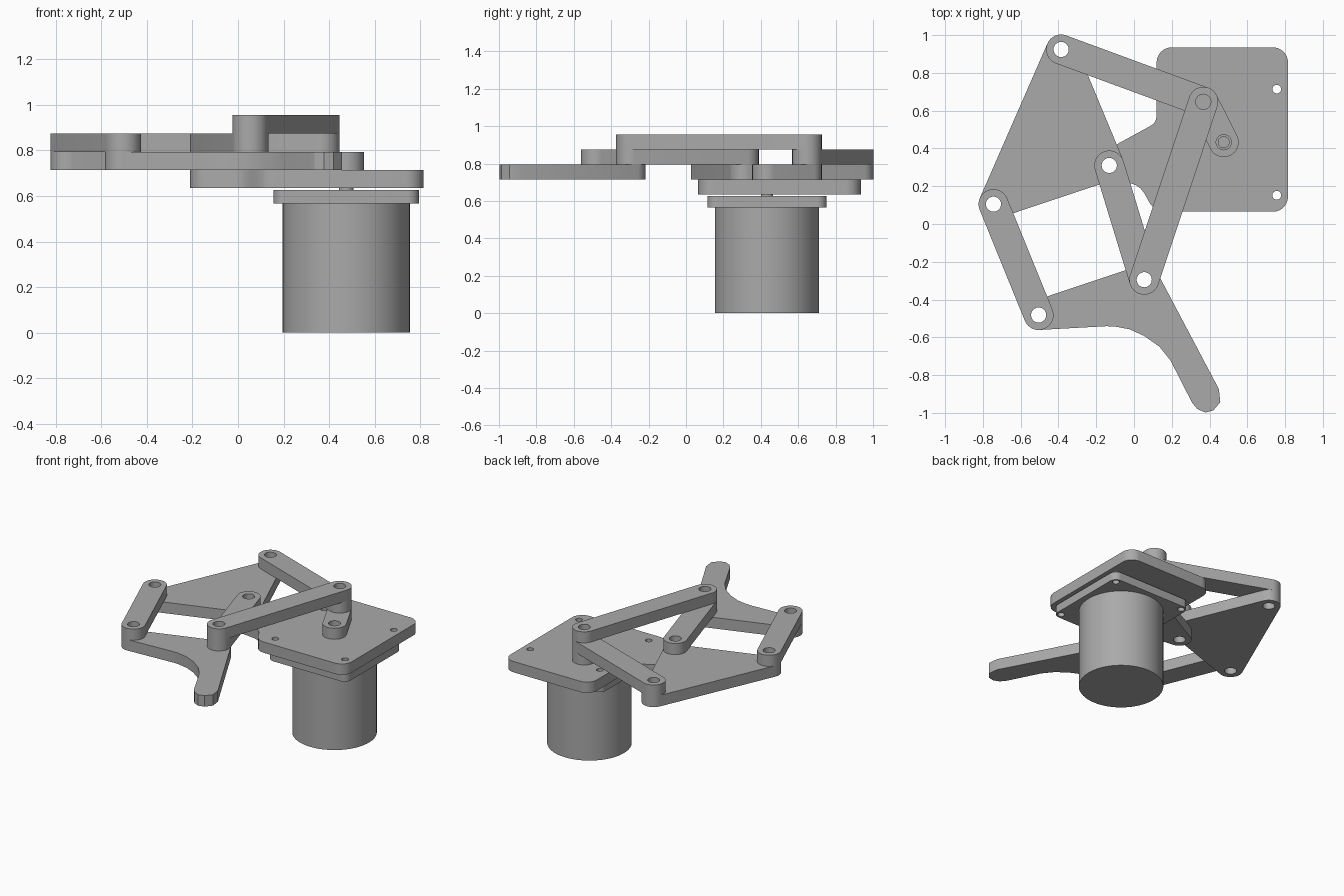
import bpy, bmesh
from math import sin, cos, pi, radians
from mathutils import Vector
from mathutils.geometry import convex_hull_2d

if "Cube" in bpy.data.objects:
    bpy.data.objects.remove(bpy.data.objects["Cube"])

grey = bpy.data.materials.new("plain grey")
grey.diffuse_color = (0.4, 0.4, 0.4, 1)
grey.use_nodes = True
grey.node_tree.nodes["Principled BSDF"].inputs["Base Color"].default_value = grey.diffuse_color

# Joint positions seen from above
MOTOR, CRANK, FIXED = (0.475, 0.433), (0.367, 0.647), (-0.131, 0.31)
TOP, LEFT, ANKLE, KNEE = (-0.386, 0.924), (-0.744, 0.105), (-0.505, -0.482), (0.054, -0.295)
R, HOLE = 0.079, 0.04
# Bottom of each stacked layer
Z0, Z1, Z2, Z3, Z4 = 0.635, 0.714, 0.794, 0.875, 0.955


def arc(c, r, a0=0, a1=360, n=48):
    return [(c[0] + r * cos(radians(a0 + (a1 - a0) * i / n)),
             c[1] + r * sin(radians(a0 + (a1 - a0) * i / n))) for i in range(n + (a1 - a0 < 360))]


def hull(*circles):
    pts = [Vector(p) for c, r in circles for p in arc(c, r)]
    return [tuple(pts[i]) for i in convex_hull_2d(pts)]


def plate(name, outline, z0, z1, holes=()):
    """Flat outline with round holes, extruded from z0 to z1."""
    cu = bpy.data.curves.new(name, 'CURVE')
    cu.dimensions, cu.fill_mode = '2D', 'BOTH'
    cu.extrude = (z1 - z0) / 2
    for loop in [outline] + [arc(c, r) for c, r in holes]:
        sp = cu.splines.new('POLY')
        sp.points.add(len(loop) - 1)
        for p, (x, y) in zip(sp.points, loop):
            p.co = (x, y, 0, 1)
        sp.use_cyclic_u = True
    tmp = bpy.data.objects.new(name + "_curve", cu)
    bpy.context.collection.objects.link(tmp)
    bpy.context.view_layer.update()
    me = bpy.data.meshes.new_from_object(tmp.evaluated_get(bpy.context.evaluated_depsgraph_get()))
    bpy.data.objects.remove(tmp)
    bm = bmesh.new()
    bm.from_mesh(me)
    bmesh.ops.remove_doubles(bm, verts=bm.verts, dist=1e-5)
    bmesh.ops.recalc_face_normals(bm, faces=bm.faces)
    bmesh.ops.translate(bm, verts=bm.verts, vec=(0, 0, (z0 + z1) / 2))
    bm.to_mesh(me)
    bm.free()
    me.materials.clear()
    me.materials.append(grey)
    ob = bpy.data.objects.new(name, me)
    bpy.context.collection.objects.link(ob)
    bpy.ops.object.select_all(action='DESELECT')
    ob.select_set(True)
    bpy.context.view_layer.objects.active = ob
    bpy.ops.object.shade_smooth_by_angle(angle=radians(25))
    return ob


def link(name, a, b, z0, z1):
    plate(name, hull((a, R), (b, R)), z0, z1, [(a, HOLE), (b, HOLE)])


# Motor, its flange and shaft
screws = [((MOTOR[0] + sx * 0.281, MOTOR[1] + sy * 0.281), 0.023) for sx in (-1, 1) for sy in (-1, 1)]
plate("motor_body", arc(MOTOR, 0.279, n=96), 0, 0.566)
corners = [((MOTOR[0] + sx * 0.269, MOTOR[1] + sy * 0.269), 0.05) for sx in (-1, 1) for sy in (-1, 1)]
plate("motor_flange", hull(*corners), 0.566, 0.626, screws)
plate("motor_shaft", arc(MOTOR, 0.031), 0.62, 0.76)

# Base plate: rounded rectangle with an arm out to the fixed joint
base = (arc((0.735, 0.145), 0.08, -90, 0, 12) + arc((0.735, 0.855), 0.08, 0, 90, 12)
        + arc((0.2, 0.855), 0.08, 90, 180, 12)
        + [(0.12, 0.575), (0.116, 0.552), (0.105, 0.532), (0.085, 0.518)]
        + arc(FIXED, R, 120, 257, 20)
        + [(-0.02, 0.216), (0.012, 0.205), (0.035, 0.188), (0.055, 0.162), (0.085, 0.108),
           (0.107, 0.084), (0.132, 0.07), (0.165, 0.065)])
plate("base_plate", base, Z0, Z1, screws + [(FIXED, HOLE), (MOTOR, HOLE)])

# Crank and upper triangle
link("crank", MOTOR, CRANK, Z1, Z2)
plate("upper_triangle", hull((TOP, R), (LEFT, R), (FIXED, R)), Z1, Z2,
      [(p, HOLE) for p in (TOP, LEFT, FIXED)])

# Foot with its faceted toe
foot = (arc(KNEE, R, 28, 108, 12) + arc(ANKLE, R, 108, 270, 20)
        + [(-0.145, -0.541), (-0.1, -0.543), (-0.024, -0.557), (0.055, -0.593), (0.135, -0.65),
           (0.193, -0.722), (0.308, -0.947), (0.336, -0.98), (0.378, -0.998), (0.42, -0.987),
           (0.457, -0.943), (0.449, -0.873)])
plate("foot", foot, Z1, Z2, [(KNEE, HOLE), (ANKLE, HOLE)])

# Connecting links
link("upper_link", TOP, CRANK, Z2, Z3)
link("side_link", LEFT, ANKLE, Z2, Z3)
link("middle_link", FIXED, KNEE, Z2, Z3)
link("long_link", CRANK, KNEE, Z3, Z4)
